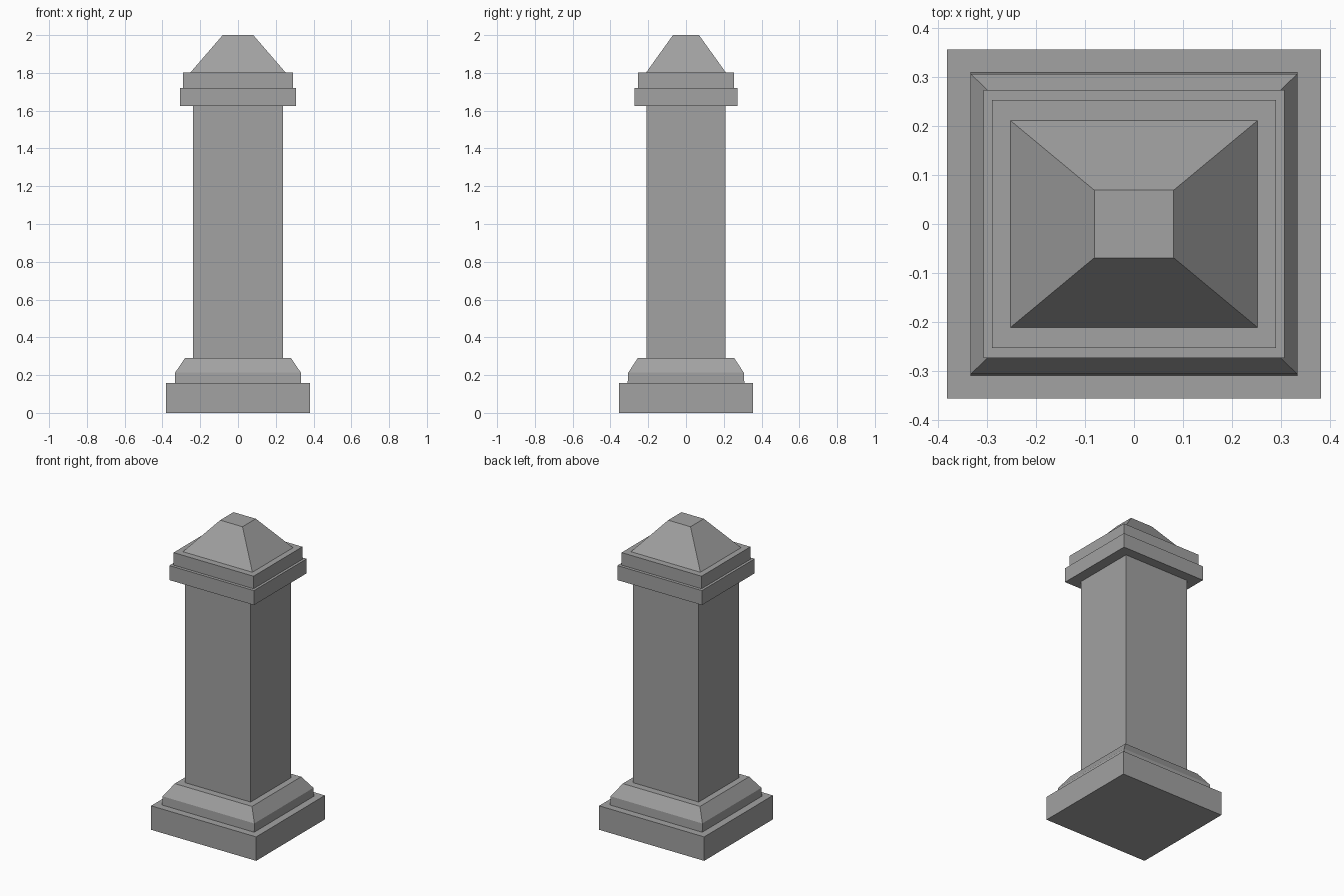
import bpy
import bmesh

if "Cube" in bpy.data.objects:
    bpy.data.objects.remove(bpy.data.objects["Cube"], do_unlink=True)

stone = bpy.data.materials.new("grey_stone")
stone.use_nodes = True
GREY = (0.36, 0.36, 0.36, 1)
stone.diffuse_color = GREY
stone.node_tree.nodes["Principled BSDF"].inputs["Base Color"].default_value = GREY


def block(name, sections):
    """Stack rectangular sections (half width, half depth, height) into a closed solid."""
    bm = bmesh.new()
    rings = [[bm.verts.new((sx * w, sy * d, z))
              for sx, sy in ((-1, -1), (1, -1), (1, 1), (-1, 1))]
             for w, d, z in sections]
    bm.faces.new(rings[0][::-1])
    bm.faces.new(rings[-1])
    for low, high in zip(rings, rings[1:]):
        for i in range(4):
            j = (i + 1) % 4
            bm.faces.new((low[i], low[j], high[j], high[i]))
    mesh = bpy.data.meshes.new(name)
    bm.to_mesh(mesh)
    bm.free()
    mesh.materials.append(stone)
    obj = bpy.data.objects.new(name, mesh)
    bpy.context.collection.objects.link(obj)


# Foot slab and the chamfered moulding above it
block("base_slab", [(0.381, 0.356, 0), (0.381, 0.356, 0.157)])
block("base_moulding", [(0.334, 0.309, 0.157), (0.333, 0.306, 0.213), (0.28, 0.255, 0.291)])

# Plain rectangular shaft
block("shaft", [(0.238, 0.209, 0.291), (0.238, 0.209, 1.625)])

# Stepped cap with a truncated pyramid on top
block("cap_lower_slab", [(0.307, 0.273, 1.625), (0.307, 0.273, 1.72)])
block("cap_upper_slab", [(0.29, 0.253, 1.72), (0.29, 0.253, 1.802)])
block("cap_pyramid", [(0.252, 0.211, 1.802), (0.081, 0.069, 2)])
